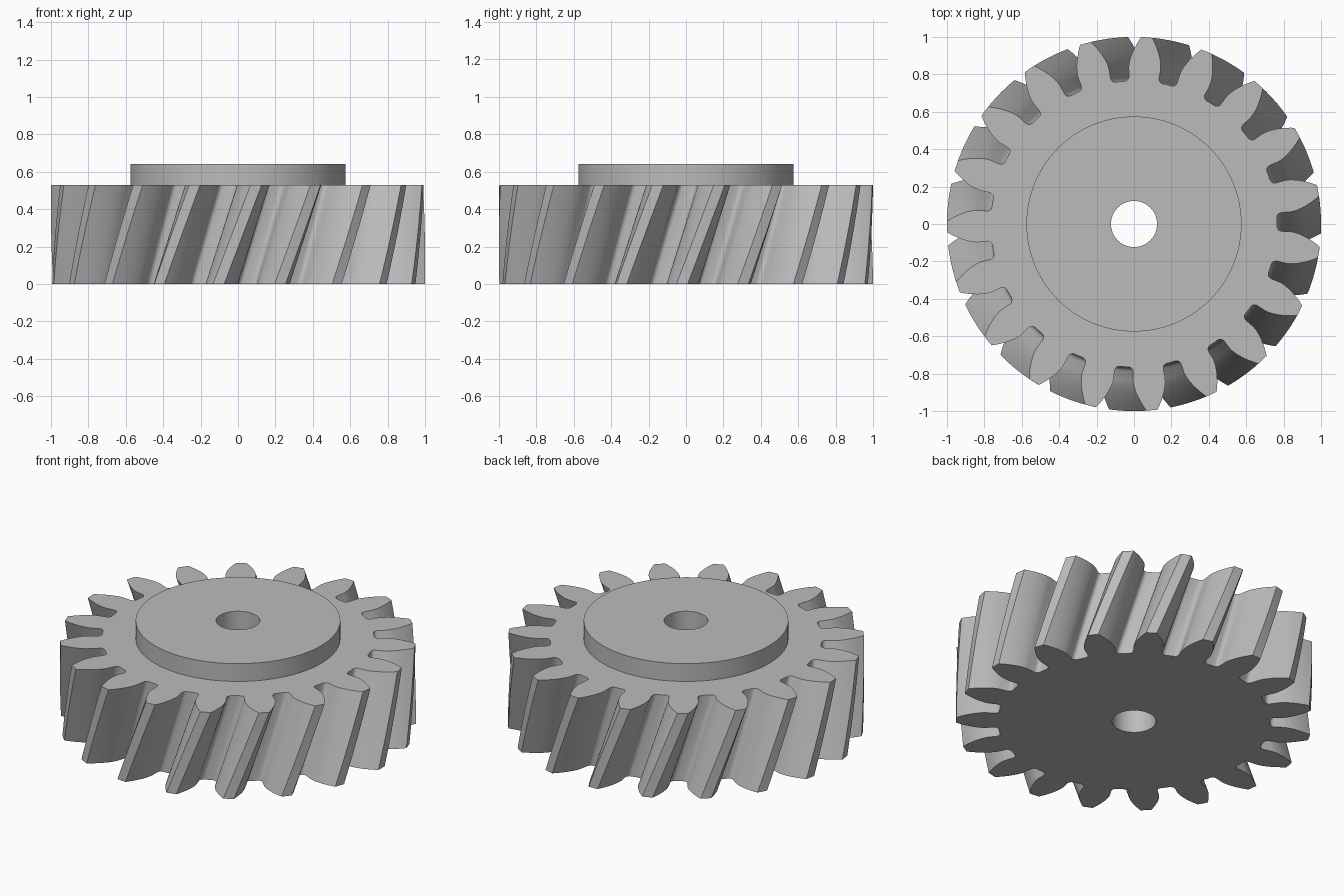
import bpy, bmesh, math
from math import cos, sin, tan, acos, radians, pi

cube = bpy.data.objects.get("Cube")
if cube:
    bpy.data.objects.remove(cube, do_unlink=True)

TEETH, TIP_R, ROOT_R, PITCH_R, BASE_R = 19, 1.0, 0.765, 0.905, 0.84
WIDTH, HUB_TOP, HUB_R, BORE_R = 0.53, 0.64, 0.575, 0.123
TWIST, TOP_PHASE = radians(11.5), radians(10.3)
PITCH = 2 * pi / TEETH
LAYERS, FLANK, SEGMENTS = 10, 8, 96

grey = bpy.data.materials.new("steel grey")
grey.use_nodes = True
colour = (0.5, 0.5, 0.5, 1)
grey.diffuse_color = colour
grey.node_tree.nodes["Principled BSDF"].inputs["Base Color"].default_value = colour


def involute(r):
    a = acos(min(1, BASE_R / r))
    return tan(a) - a


def tooth_side():
    """Radius and half angle along one flank, from root to tip."""
    foot = PITCH / 4 + involute(PITCH_R)
    fillet = 0.025
    pts = []
    for i in range(5):
        t = i / 4 * pi / 2
        pts.append((ROOT_R + fillet * (1 - cos(t)),
                    foot + fillet / ROOT_R * (1 - sin(t))))
    for i in range(FLANK + 1):
        r = BASE_R + (TIP_R - BASE_R) * i / FLANK
        pts.append((r, foot - involute(r)))
    return pts


def gear_profile():
    side = tooth_side()
    tooth = [(r, -a) for r, a in side] + [(TIP_R, 0)] + [(r, a) for r, a in reversed(side)]
    tooth.append((ROOT_R, PITCH / 2))
    return [(r, a + k * PITCH) for k in range(TEETH) for r, a in tooth]


def ring(bm, points, z, turn=0):
    return [bm.verts.new((r * cos(a + turn), r * sin(a + turn), z)) for r, a in points]


def circle(bm, r, z):
    return ring(bm, [(r, 2 * pi * i / SEGMENTS) for i in range(SEGMENTS)], z)


def bridge(bm, low, high):
    n = len(low)
    for i in range(n):
        j = (i + 1) % n
        bm.faces.new((low[i], low[j], high[j], high[i]))


def cap(bm, outer, inner):
    edges = []
    for loop in (outer, inner):
        for i, v in enumerate(loop):
            w = loop[(i + 1) % len(loop)]
            edges.append(bm.edges.get((v, w)) or bm.edges.new((v, w)))
    normal = (0, 0, 1 if outer[0].co.z > 0 else -1)
    bmesh.ops.triangle_fill(bm, edges=edges, use_beauty=True, normal=normal)


def finish(bm, name):
    mesh = bpy.data.meshes.new(name)
    bm.normal_update()
    bm.to_mesh(mesh)
    bm.free()
    mesh.materials.append(grey)
    obj = bpy.data.objects.new(name, mesh)
    bpy.context.collection.objects.link(obj)
    bpy.ops.object.select_all(action="DESELECT")
    obj.select_set(True)
    bpy.context.view_layer.objects.active = obj
    bpy.ops.object.shade_smooth_by_angle(angle=radians(30))


# Toothed body: the profile turns as it rises, with flat end faces
bm = bmesh.new()
profile = gear_profile()
rings = [ring(bm, profile, WIDTH * k / LAYERS, TOP_PHASE - TWIST * (1 - k / LAYERS))
         for k in range(LAYERS + 1)]
for low, high in zip(rings, rings[1:]):
    bridge(bm, low, high)
cap(bm, rings[0], circle(bm, BORE_R, 0))
cap(bm, rings[-1], circle(bm, HUB_R, WIDTH))
bmesh.ops.recalc_face_normals(bm, faces=bm.faces)
finish(bm, "toothed_body")

# Raised hub, its top face and the through bore
bm = bmesh.new()
steps = [circle(bm, r, z) for r, z in
         ((HUB_R, WIDTH), (HUB_R, HUB_TOP), (BORE_R, HUB_TOP), (BORE_R, 0))]
for low, high in zip(steps, steps[1:]):
    bridge(bm, low, high)
finish(bm, "hub_and_bore")
